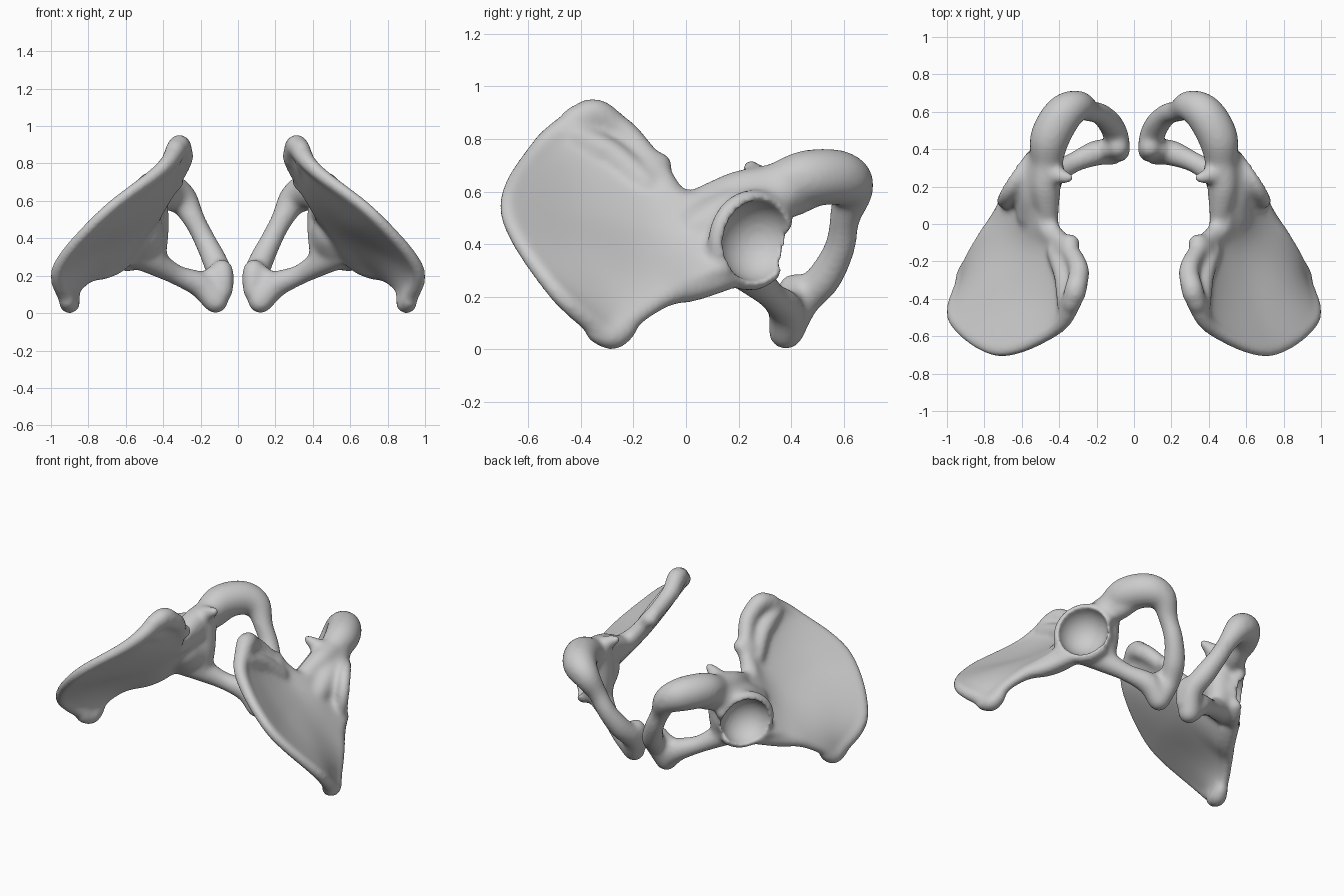
import bpy, bmesh, math
from mathutils import Vector, Matrix

if "Cube" in bpy.data.objects:
    bpy.data.objects.remove(bpy.data.objects["Cube"])


def spline(pts, n):
    """Smooth curve through points of any dimension, n samples per span."""
    p = [Vector(q) for q in pts]
    p = [2 * p[0] - p[1]] + p + [2 * p[-1] - p[-2]]
    out = []
    for i in range(1, len(p) - 2):
        a, b, c, d = p[i - 1:i + 3]
        for k in range(n):
            t = k / n
            out.append(0.5 * (2 * b + (c - a) * t + (2 * a - 5 * b + 4 * c - d) * t * t
                              + (3 * b - a - 3 * c + d) * t ** 3))
    return out + [p[-2]]


def tube(pts, n=12):
    """Round strut: closely spaced balls along a path of (x, y, z, radius)."""
    for x, y, z, r in spline(pts, n):
        bmesh.ops.create_icosphere(bm, subdivisions=3, radius=r,
                                   matrix=Matrix.Translation((x, y, z)))


def rim(pts, radii):
    tube([(*p, r) for p, r in zip(pts, radii)])


def sheet(rows, thick, n=8):
    """Closed curved plate through a grid of points, thickness set per row."""
    cols = [spline([r[j] for r in rows], n) for j in range(len(rows[0]))]
    th = spline([(t, 0) for t in thick], n)
    grid = [spline([c[i] for c in cols], n) for i in range(len(cols[0]))]
    m, w = len(grid), len(grid[0])
    loops = []
    for i in range(m):
        front, back = [], []
        for j in range(w):
            du = grid[min(i + 1, m - 1)][j] - grid[max(i - 1, 0)][j]
            dv = grid[i][min(j + 1, w - 1)] - grid[i][max(j - 1, 0)]
            off = du.cross(dv).normalized() * th[i][0] / 2
            front.append(bm.verts.new(grid[i][j] + off))
            back.append(bm.verts.new(grid[i][j] - off))
        loops.append(front + back[::-1])
    k = 2 * w
    for a, b in zip(loops, loops[1:]):
        for j in range(k):
            bm.faces.new((a[j], a[(j + 1) % k], b[(j + 1) % k], b[j]))
    for lp in (loops[0], loops[-1]):
        for j in range(w - 1):
            bm.faces.new((lp[j], lp[j + 1], lp[k - 2 - j], lp[k - 1 - j]))


bm = bmesh.new()

# Flared blade, rows running from the neck to the crest
blade = [
    [(.45, .20, .58), (.50, .20, .51), (.55, .20, .43), (.60, .18, .35), (.65, .15, .27)],
    [(.45, -.01, .56), (.50, .00, .50), (.56, .00, .42), (.63, .01, .33), (.72, .03, .23)],
    [(.36, -.12, .69), (.43, -.15, .58), (.54, -.18, .47), (.68, -.16, .34), (.80, -.07, .20)],
    [(.295, -.24, .825), (.42, -.36, .66), (.60, -.42, .50), (.80, -.35, .32), (.87, -.18, .13)],
    [(.315, -.37, .895), (.415, -.555, .765), (.72, -.68, .53), (.96, -.51, .24), (.90, -.29, .05)],
]
sheet(blade, (.16, .13, .085, .065, .065))
rim(blade[4], (.06, .042, .034, .038, .05))                  # crest
rim([r[0] for r in blade], (.06, .05, .05, .055, .06))       # inner edge
rim([r[4] for r in blade], (.05, .05, .04, .036, .05))       # outer edge

# Blunt lower tip, upper corner, joint knob and thick joint surface
tube([(.915, -.34, .065, .045), (.90, -.28, .05, .055), (.885, -.23, .075, .045)], 6)
tube([(.335, -.42, .875, .055), (.31, -.34, .895, .06), (.29, -.26, .835, .055)], 6)
tube([(.37, -.13, .68, .055), (.345, -.10, .70, .05), (.325, -.10, .70, .04)], 6)
tube([(.42, -.15, .63, .05), (.375, -.28, .74, .055), (.36, -.42, .81, .055)], 8)

# Hip socket body and rim, with a gap in the rim towards the opening
normal = Vector((.82, .57, -.10)).normalized()
u = Vector((-.57, .82, 0)).normalized()
v = normal.cross(u)
centre = Vector((.605, .25, .415))
tube([(.53, .17, .43, .13), (.55, .22, .415, .162)], 4)
ring = []
for k in range(13):
    a = math.radians(25 + 285 * k / 12)
    ring.append((*(centre + .155 * (u * math.cos(a) + v * math.sin(a))), .042))
tube(ring, 6)
# Fill blending the neck, socket roof and rear beam
tube([(.55, .05, .46, .08), (.54, .16, .52, .085), (.525, .26, .56, .075),
      (.49, .37, .59, .075)])
# Inner wall beside the opening, with the web in its upper corner
tube([(.45, .28, .60, .08), (.455, .265, .42, .085), (.465, .25, .30, .08)])
tube([(.49, .33, .55, .06), (.46, .40, .57, .07), (.43, .47, .59, .06)], 6)

# Rear beam, curving round the opening down to the midline
tube([(.46, .06, .56, .06), (.475, .20, .60, .08), (.465, .33, .62, .085),
      (.45, .46, .652, .107), (.38, .585, .652, .105), (.30, .632, .61, .083),
      (.235, .605, .50, .06), (.175, .585, .385, .06), (.12, .525, .27, .068),
      (.09, .44, .18, .068), (.12, .385, .065, .065)])
# Front bar from the midline to the socket
tube([(.12, .38, .065, .068), (.20, .38, .15, .07), (.33, .325, .205, .056),
      (.46, .25, .28, .075), (.55, .20, .33, .09)])
# Midline contact plate
tube([(.085, .41, .23, .06), (.08, .395, .19, .06), (.08, .385, .12, .055)], 6)
tube([(.14, .40, .20, .05), (.15, .38, .14, .05)], 6)
# Small spine above the socket
tube([(.44, .27, .64, .06), (.37, .25, .685, .036), (.34, .245, .70, .026)], 8)

mesh = bpy.data.meshes.new("hip_bones")
bm.to_mesh(mesh)
bm.free()
bones = bpy.data.objects.new("hip_bones", mesh)
bpy.context.collection.objects.link(bones)

# Socket cutter
bpy.ops.mesh.primitive_uv_sphere_add(segments=48, ring_count=24, radius=.155,
                                     location=centre + normal * .045)
cutter = bpy.context.object
cutter.name = "socket_cutter"
cutter.hide_render = True
cutter.display_type = 'WIRE'


def fuse(name):
    m = bones.modifiers.new(name, 'REMESH')
    m.mode = 'VOXEL'
    m.voxel_size = .012
    m.use_smooth_shade = True


def soften(name, count):
    m = bones.modifiers.new(name, 'SMOOTH')
    m.factor = .5
    m.iterations = count


# Fuse the parts, hollow the socket, then mirror to the other side
fuse("fuse")
soften("soften", 18)
cut = bones.modifiers.new("socket", 'BOOLEAN')
cut.operation = 'DIFFERENCE'
cut.solver = 'EXACT'
cut.object = cutter
fuse("refuse")
soften("polish", 5)
mirror = bones.modifiers.new("mirror", 'MIRROR')
mirror.use_mirror_merge = False
